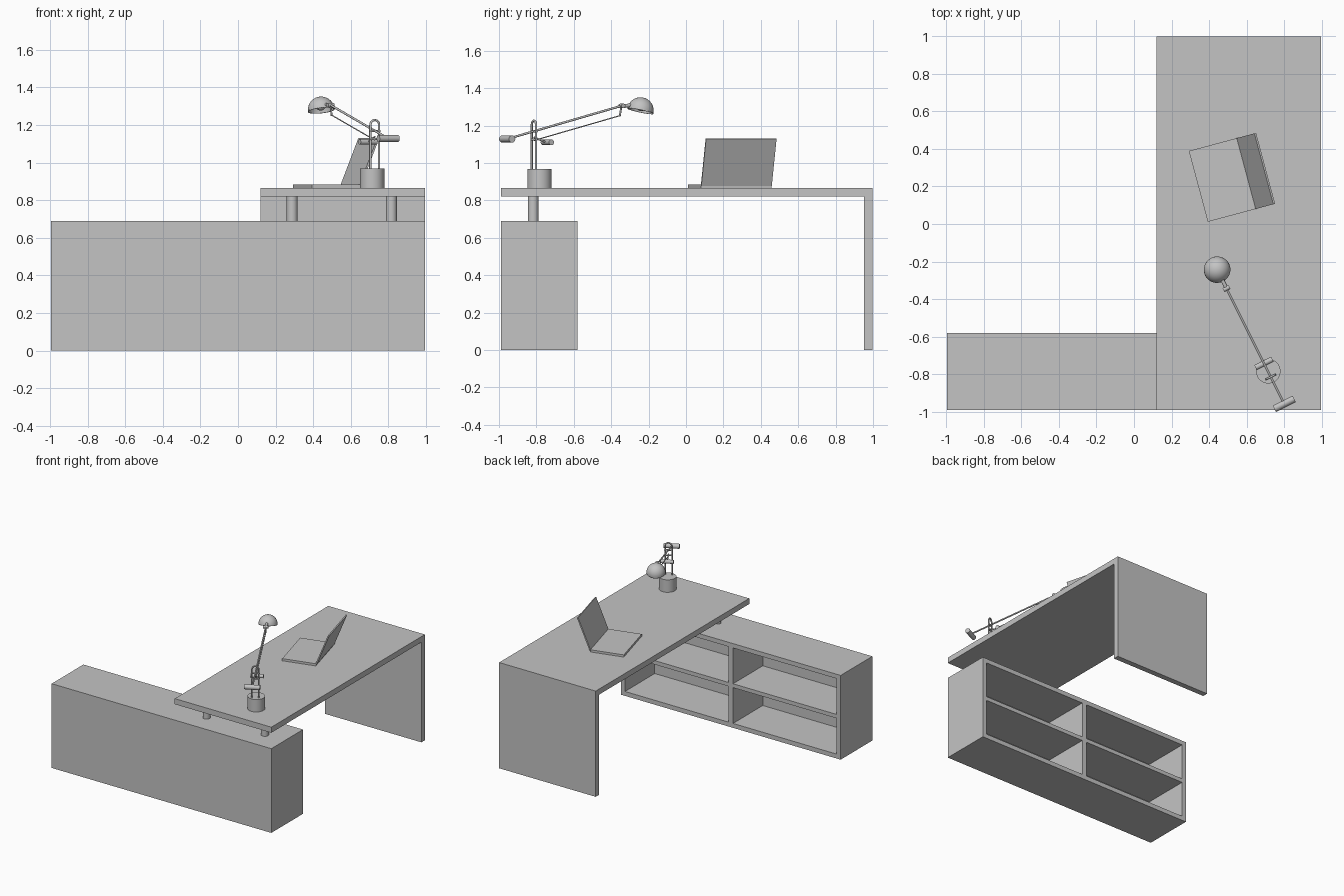
import bpy, bmesh, math
from mathutils import Matrix, Vector

if "Cube" in bpy.data.objects:
    bpy.data.objects.remove(bpy.data.objects["Cube"])

grey = bpy.data.materials.new("plain grey")
grey.use_nodes = True
grey.diffuse_color = (0.55, 0.55, 0.55, 1)
grey.node_tree.nodes["Principled BSDF"].inputs["Base Color"].default_value = (0.55, 0.55, 0.55, 1)


def finish(name, bm, smooth=False):
    mesh = bpy.data.meshes.new(name)
    bmesh.ops.recalc_face_normals(bm, faces=bm.faces[:])
    bm.to_mesh(mesh)
    bm.free()
    mesh.materials.append(grey)
    ob = bpy.data.objects.new(name, mesh)
    bpy.context.collection.objects.link(ob)
    if smooth:
        bpy.ops.object.select_all(action='DESELECT')
        ob.select_set(True)
        bpy.context.view_layer.objects.active = ob
        bpy.ops.object.shade_smooth_by_angle(angle=math.radians(40))
    return ob


def add_box(bm, low, high):
    low, high = Vector(low), Vector(high)
    bmesh.ops.create_cube(bm, size=1, matrix=Matrix.Translation((low + high) / 2)
                          @ Matrix.Diagonal((high - low).to_4d()))


def box(name, low, high, matrix=None):
    bm = bmesh.new()
    add_box(bm, low, high)
    if matrix:
        bm.transform(matrix)
    return finish(name, bm)


def rod(name, a, b, radius, sides=16):
    a, b = Vector(a), Vector(b)
    turn = (b - a).to_track_quat('Z', 'Y').to_matrix().to_4x4()
    bm = bmesh.new()
    bmesh.ops.create_cone(bm, cap_ends=True, segments=sides, radius1=radius, radius2=radius,
                          depth=(b - a).length, matrix=Matrix.Translation((a + b) / 2) @ turn)
    return finish(name, bm, True)


# Low cabinet with four open compartments at the back
X, FRONT, BACK, TOP, WALL = 0.995, -0.99, -0.58, 0.69, 0.036
cabinet = box("cabinet", (-X, FRONT, 0), (X, BACK, TOP))
bm = bmesh.new()
half, mid = 0.02, TOP / 2
for x0, x1 in ((-X + WALL, -half), (half, X - WALL)):
    for z0, z1 in ((WALL, mid - 0.016), (mid + 0.016, TOP - WALL)):
        add_box(bm, (x0, FRONT + 0.025, z0), (x1, BACK + 0.1, z1))
cutter = finish("compartment_cutter", bm)
cutter.hide_render = True
cutter.hide_set(True)
cut = cabinet.modifiers.new("compartments", 'BOOLEAN')
cut.object = cutter
cut.operation = 'DIFFERENCE'
cut.solver = 'EXACT'
bpy.context.view_layer.objects.active = cabinet
bpy.ops.object.modifier_apply(modifier=cut.name)
bpy.data.objects.remove(cutter)

# Desk: worktop, end panel and two short posts on the cabinet
box("worktop", (0.12, FRONT, 0.82), (X, 0.997, 0.866))
box("end_panel", (0.12, 0.952, 0), (X, 0.997, 0.82))
for side, x in (("right", 0.288), ("left", 0.816)):
    rod(side + "_post", (x, -0.817, TOP), (x, -0.817, 0.82), 0.029, 24)

# Open laptop, turned on the desk
turn = Matrix.Translation((0.342, 0.2, 0.866)) @ Matrix.Rotation(math.radians(15), 4, 'Z')
box("laptop_base", (0, -0.195, 0), (0.265, 0.195, 0.018), turn)
hinge = turn @ Matrix.Translation((0.262, 0, 0.014)) @ Matrix.Rotation(math.radians(21.5), 4, 'Y')
box("laptop_screen", (0, -0.195, 0), (0.01, 0.195, 0.27), hinge)

# Lamp: s runs along the arm, t across it
along = Vector((-0.447, 0.894, 0))
across = Vector((0.894, 0.447, 0))
pivot = Vector((0.727, -0.813, 0))


def at(s, t, z):
    return pivot + along * s + across * t + Vector((0, 0, z))


def bar(name, s, z, length, radius):
    rod(name, at(s, -length / 2, z), at(s, length / 2, z), radius, 20)


rod("lamp_base", (0.714, -0.783, 0.866), (0.714, -0.783, 0.968), 0.065, 32)

# Hoop bent from one round wire
curve = bpy.data.curves.new("lamp_hoop", 'CURVE')
curve.dimensions = '3D'
curve.bevel_depth = 0.006
curve.bevel_resolution = 2
arc = [(0.026 * math.cos(a), 1.2 + 0.026 * math.sin(a))
       for a in (math.pi * i / 10 for i in range(11))]
path = [(0.026, 0.96)] + arc + [(-0.026, 0.96)]
spline = curve.splines.new('POLY')
spline.points.add(len(path) - 1)
for point, (t, z) in zip(spline.points, path):
    point.co = at(0, t, z).to_4d()
curve.materials.append(grey)
bpy.context.collection.objects.link(bpy.data.objects.new("lamp_hoop", curve))

# Rungs, arms and counterweights
bar("upper_pivot", 0, 1.168, 0.064, 0.006)
bar("lower_pivot", 0, 1.125, 0.064, 0.006)
rod("upper_arm", at(-0.16, 0, 1.128), at(0.53, 0, 1.307), 0.006)
rod("lower_arm", at(0, 0, 1.12), at(0.515, 0, 1.253), 0.003)
rod("weight_link", at(0, 0, 1.137), at(0.08, 0, 1.108), 0.005)
bar("large_weight", -0.16, 1.128, 0.118, 0.019)
bar("small_weight", 0.08, 1.11, 0.1, 0.015)
rod("arm_link", at(0.513, 0, 1.248), at(0.524, 0, 1.307), 0.005)
bar("arm_joint", 0.526, 1.305, 0.036, 0.012)
rod("shade_neck", at(0.526, 0, 1.303), at(0.575, 0, 1.308), 0.01)

# Domed shade, open below, with a bulb inside
axis = along * math.sin(math.radians(13)) + Vector((0, 0, math.cos(math.radians(13))))
place = Matrix.Translation(at(0.637, 0, 1.28)) @ axis.to_track_quat('Z', 'Y').to_matrix().to_4x4()
bm = bmesh.new()
bmesh.ops.create_uvsphere(bm, u_segments=32, v_segments=16, radius=0.071)
bmesh.ops.bisect_plane(bm, geom=bm.verts[:] + bm.edges[:] + bm.faces[:], plane_co=(0, 0, 0),
                       plane_no=(0, 0, 1), clear_inner=True)
bm.transform(place)
shade = finish("lamp_shade", bm, True)
shell = shade.modifiers.new("thickness", 'SOLIDIFY')
shell.thickness = 0.004
bm = bmesh.new()
bmesh.ops.create_uvsphere(bm, u_segments=20, v_segments=10, radius=0.028)
bm.transform(place @ Matrix.Translation((0, 0, 0.025)))
finish("lamp_bulb", bm, True)
